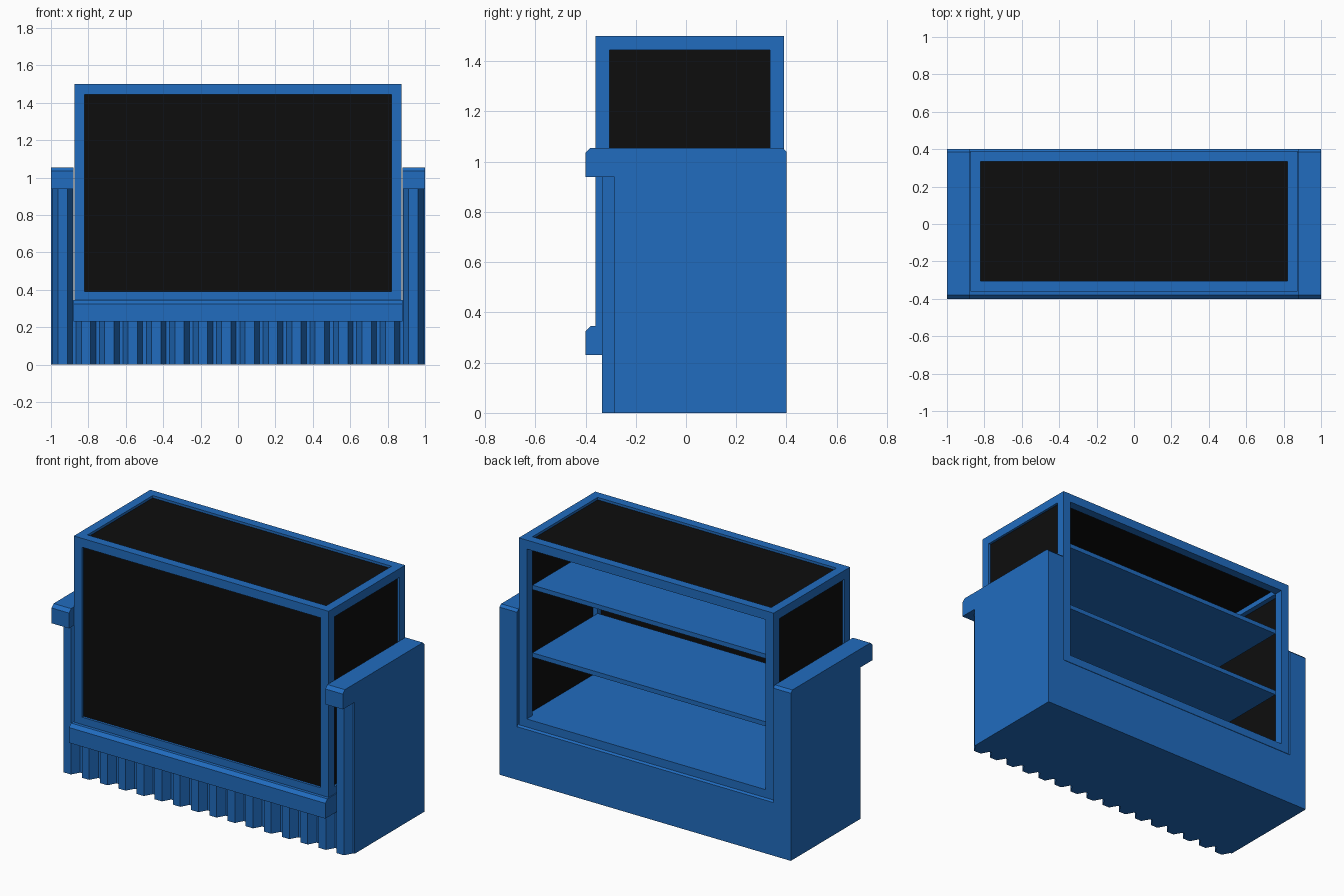
import bpy
import bmesh

if "Cube" in bpy.data.objects:
    bpy.data.objects.remove(bpy.data.objects["Cube"], do_unlink=True)


def make_material(name, color):
    mat = bpy.data.materials.new(name)
    mat.use_nodes = True
    mat.diffuse_color = color
    mat.node_tree.nodes["Principled BSDF"].inputs["Base Color"].default_value = color
    return mat


blue = make_material("cabinet blue", (0.015, 0.15, 0.52, 1))
black = make_material("dark glass", (0.004, 0.004, 0.004, 1))


def finish(name, bm, mat):
    bmesh.ops.recalc_face_normals(bm, faces=bm.faces)
    mesh = bpy.data.meshes.new(name)
    bm.to_mesh(mesh)
    bm.free()
    mesh.materials.append(mat)
    obj = bpy.data.objects.new(name, mesh)
    bpy.context.collection.objects.link(obj)
    return obj


def prism(name, points, offset, mat=blue):
    """Close a polygon and extrude it along an offset."""
    bm = bmesh.new()
    face = bm.faces.new([bm.verts.new(p) for p in points])
    ext = bmesh.ops.extrude_face_region(bm, geom=[face])
    verts = [v for v in ext["geom"] if isinstance(v, bmesh.types.BMVert)]
    bmesh.ops.translate(bm, verts=verts, vec=offset)
    return finish(name, bm, mat)


def box(name, x, y, z, mat=blue):
    corners = [(x[0], y[0], z[0]), (x[1], y[0], z[0]),
               (x[1], y[1], z[0]), (x[0], y[1], z[0])]
    return prism(name, corners, (0, 0, z[1] - z[0]), mat)


# Counter body: a low middle and two tall end walls, each with a front ledge
BODY_FRONT, BACK, LEDGE = -0.285, 0.4, -0.4
PILLAR = 0.88
LOW, HIGH = 0.345, 1.055


def counter(name, x0, x1, top):
    profile = [(BODY_FRONT, 0), (BACK, 0), (BACK, top - 0.015),
               (BACK - 0.015, top), (LEDGE + 0.02, top), (LEDGE, top - 0.02),
               (LEDGE, top - 0.115), (BODY_FRONT, top - 0.115)]
    prism(name, [(x0, y, z) for y, z in profile], (x1 - x0, 0, 0))


counter("counter_base", -PILLAR, PILLAR, LOW)
counter("left_end_wall", PILLAR, 1, HIGH)
counter("right_end_wall", -1, -PILLAR, HIGH)

# Tapered vertical ribs along the front, tall on the end walls
RIBS = 16
pitch = 2 / RIBS
for i in range(RIBS):
    cx = -1 + pitch * (i + 0.5)
    top = HIGH if i in (0, RIBS - 1) else LOW
    foot = [(cx - 0.053, BODY_FRONT, 0), (cx - 0.025, -0.335, 0),
            (cx + 0.025, -0.335, 0), (cx + 0.053, BODY_FRONT, 0)]
    prism(f"front_rib_{i + 1}", foot, (0, 0, top - 0.115))

# Display case frame of square bars
BAR = 0.055
X = (-0.875, 0.875)
Y = (-0.36, 0.39)
Z = (0.335, 1.5)
X_IN = (X[0] + BAR, X[1] - BAR)
Y_IN = (Y[0] + BAR, Y[1] - BAR)
Z_IN = (0.39, Z[1] - BAR)
x_bars = {"right": (X[0], X_IN[0]), "left": (X_IN[1], X[1])}
y_bars = {"front": (Y[0], Y_IN[0]), "back": (Y_IN[1], Y[1])}
z_bars = {"bottom": (Z[0], Z_IN[0]), "top": (Z_IN[1], Z[1])}

for yn, ys in y_bars.items():
    for xn, xs in x_bars.items():
        box(f"{yn}_{xn}_post", xs, ys, Z)
    for zn, zs in z_bars.items():
        box(f"{yn}_{zn}_rail", X_IN, ys, zs)
for xn, xs in x_bars.items():
    for zn, zs in z_bars.items():
        box(f"{xn}_{zn}_rail", xs, Y_IN, zs)

# Dark glass set just inside the front, side and top openings
SET, THICK = 0.015, 0.008
box("front_glass", X_IN, (Y[0] + SET, Y[0] + SET + THICK), Z_IN, black)
box("top_glass", X_IN, Y_IN, (Z[1] - SET - THICK, Z[1] - SET), black)
box("left_glass", (X[1] - SET - THICK, X[1] - SET), Y_IN, Z_IN, black)
box("right_glass", (X[0] + SET, X[0] + SET + THICK), Y_IN, Z_IN, black)

# Case floor and two shelves, open at the back
box("case_floor", X_IN, Y_IN, Z_IN[:1] and (Z[0], Z_IN[0]))
for name, top in (("lower_shelf", 0.78), ("upper_shelf", 1.2)):
    box(name, X_IN, Y_IN, (top - 0.028, top))
